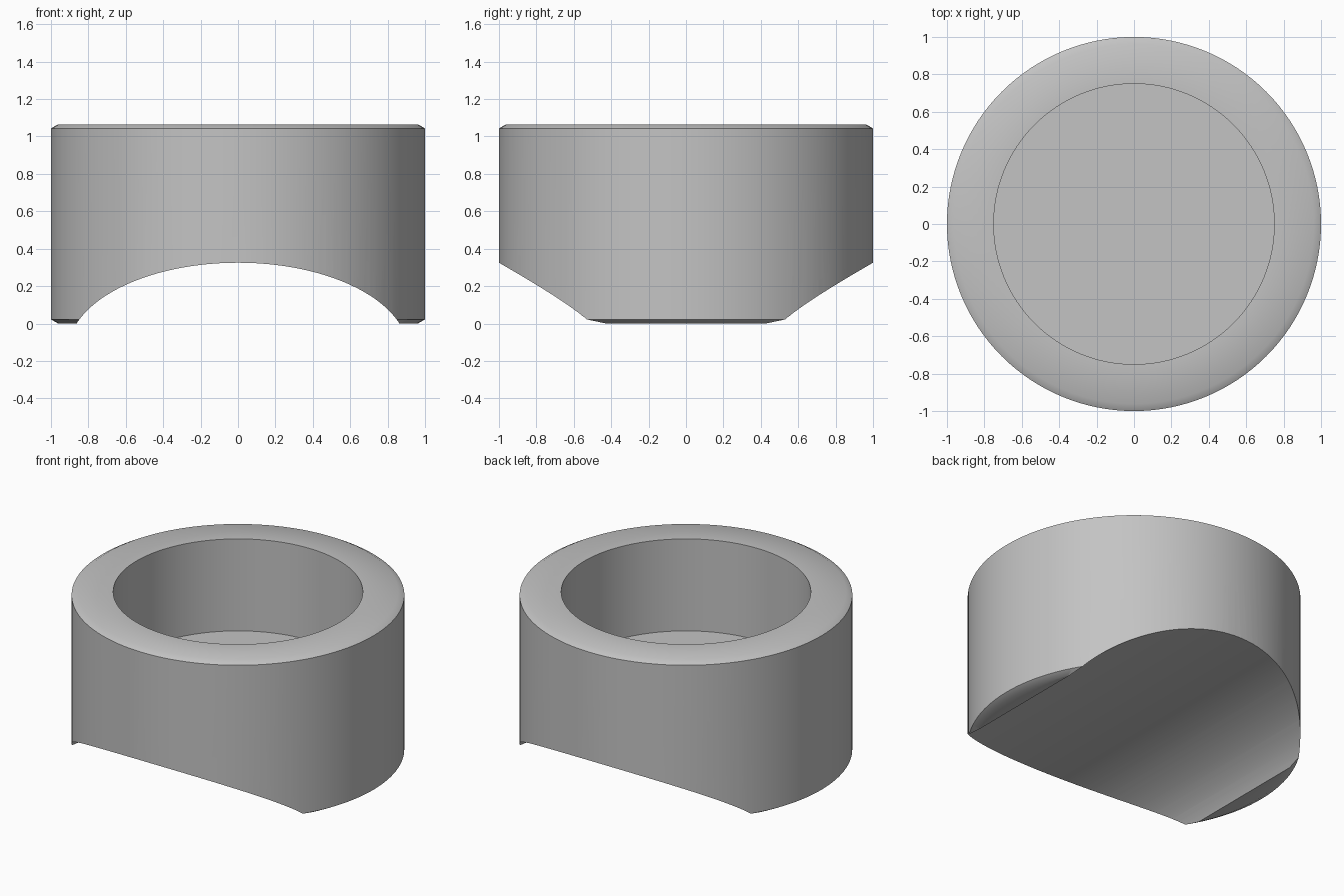
import bpy
import bmesh
import math
from mathutils import Matrix, Vector

cube = bpy.data.objects.get("Cube")
if cube:
    bpy.data.objects.remove(cube, do_unlink=True)

SEGMENTS = 128
HEIGHT = 1.065
CHAMFER_IN, CHAMFER_UP = 0.038, 0.022
BORE_RADIUS, FLOOR_Z = 0.75, 0.455
SADDLE_HALF_WIDTH, SADDLE_RISE, SADDLE_TOP = 0.91, 0.476, 0.325

grey = bpy.data.materials.new("plain grey")
grey.use_nodes = True
colour = (0.55, 0.55, 0.55, 1)
grey.diffuse_color = colour
grey.node_tree.nodes["Principled BSDF"].inputs["Base Color"].default_value = colour


def add_object(name, bm):
    bmesh.ops.recalc_face_normals(bm, faces=bm.faces)
    mesh = bpy.data.meshes.new(name)
    bm.to_mesh(mesh)
    bm.free()
    mesh.materials.append(grey)
    obj = bpy.data.objects.new(name, mesh)
    bpy.context.collection.objects.link(obj)
    return obj


def lathe(name, profile):
    """Revolve (radius, z) points around the z axis; both ends lie on the axis."""
    bm = bmesh.new()
    verts = [bm.verts.new((r, 0, z)) for r, z in profile]
    edges = [bm.edges.new(pair) for pair in zip(verts, verts[1:])]
    bmesh.ops.spin(bm, geom=verts + edges, cent=(0, 0, 0), axis=(0, 0, 1),
                   angle=math.tau, steps=SEGMENTS, use_merge=True)
    bmesh.ops.remove_doubles(bm, verts=bm.verts, dist=1e-5)
    return add_object(name, bm)


# Round cup body with chamfered outer rims and a flat-floored bore
body = lathe("cup_body", [
    (0, 0),
    (1 - CHAMFER_IN, 0),
    (1, CHAMFER_UP),
    (1, HEIGHT - CHAMFER_UP),
    (1 - CHAMFER_IN, HEIGHT),
    (BORE_RADIUS, HEIGHT),
    (BORE_RADIUS, FLOOR_Z),
    (0, FLOOR_Z),
])

# Elliptical cutter running front to back for the saddle underneath
bm = bmesh.new()
bmesh.ops.create_cone(bm, cap_ends=True, segments=SEGMENTS,
                      radius1=1, radius2=1, depth=3)
bmesh.ops.rotate(bm, verts=bm.verts, matrix=Matrix.Rotation(math.pi / 2, 3, 'X'))
bmesh.ops.scale(bm, verts=bm.verts, vec=Vector((SADDLE_HALF_WIDTH, 1, SADDLE_RISE)))
bmesh.ops.translate(bm, verts=bm.verts, vec=Vector((0, 0, SADDLE_TOP - SADDLE_RISE)))
cutter = add_object("saddle_cutter", bm)
cutter.hide_render = True

# Cut the saddle and keep the result
cut = body.modifiers.new("saddle_cut", 'BOOLEAN')
cut.operation = 'DIFFERENCE'
cut.solver = 'EXACT'
cut.object = cutter
bpy.ops.object.select_all(action='DESELECT')
body.select_set(True)
bpy.context.view_layer.objects.active = body
bpy.ops.object.modifier_apply(modifier=cut.name)
bpy.data.objects.remove(cutter, do_unlink=True)

# Smooth walls, sharp rims
bpy.ops.object.shade_smooth_by_angle(angle=math.radians(35))
